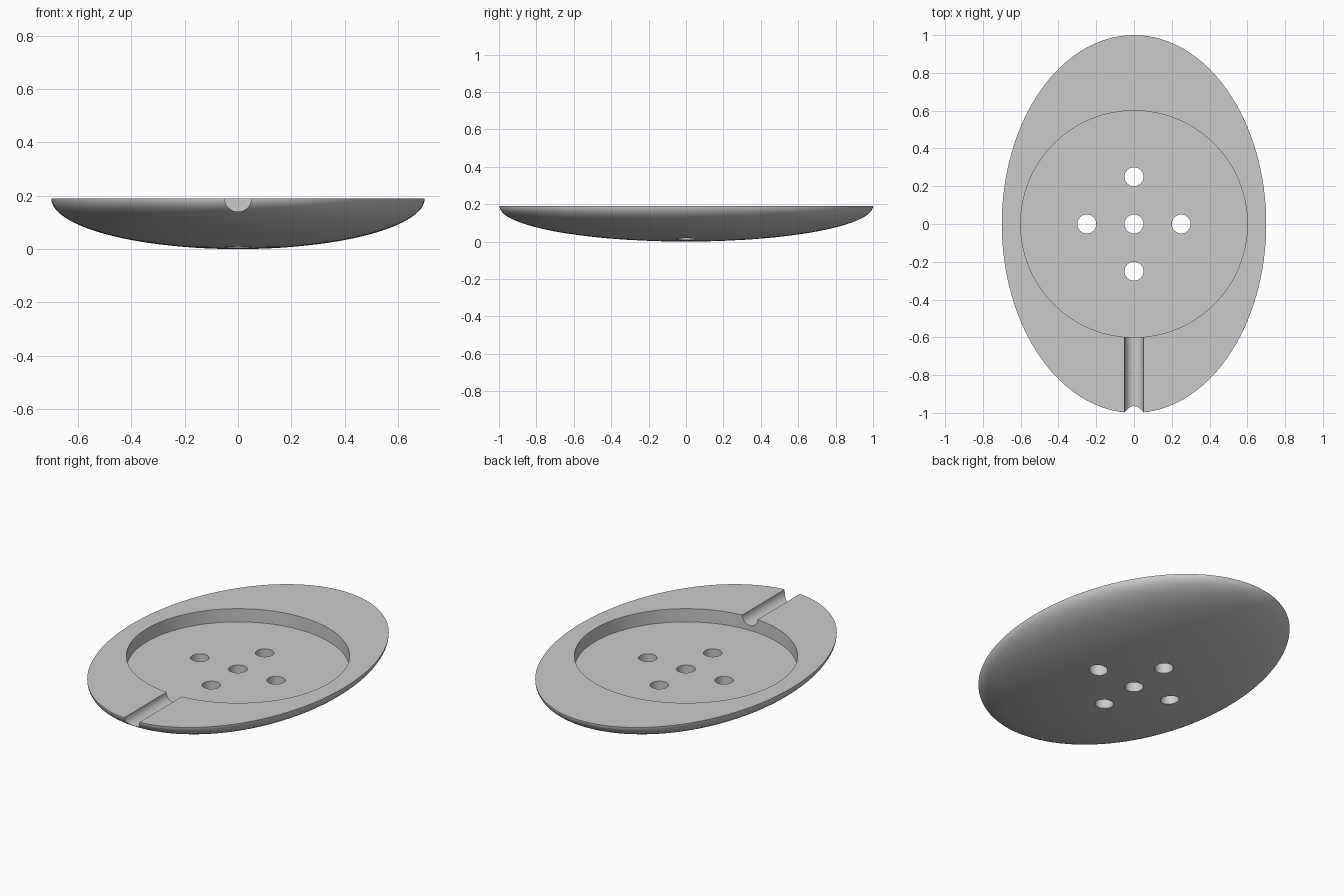
import bpy, bmesh, math
from mathutils import Matrix

HEIGHT = 0.19          # rim height
POCKET_DEPTH = 0.078
HOLE_R = 0.05

cube = bpy.data.objects.get("Cube")
if cube:
    bpy.data.objects.remove(cube, do_unlink=True)

grey = bpy.data.materials.new("plain grey")
grey.use_nodes = True
colour = (0.6, 0.6, 0.6, 1)
grey.diffuse_color = colour
grey.node_tree.nodes["Principled BSDF"].inputs["Base Color"].default_value = colour


def make_object(name, bm):
    bmesh.ops.recalc_face_normals(bm, faces=bm.faces)
    mesh = bpy.data.meshes.new(name)
    bm.to_mesh(mesh)
    bm.free()
    mesh.materials.append(grey)
    obj = bpy.data.objects.new(name, mesh)
    bpy.context.collection.objects.link(obj)
    return obj


def cylinder(name, radius, length, location, segments, tilt=0):
    bm = bmesh.new()
    matrix = Matrix.Translation(location) @ Matrix.Rotation(tilt, 4, 'X')
    bmesh.ops.create_cone(bm, cap_ends=True, segments=segments, radius1=radius,
                          radius2=radius, depth=length, matrix=matrix)
    obj = make_object(name, bm)
    obj.hide_render = True
    return obj


# Dish body: lower half of a flattened ellipsoid with a flat top
bm = bmesh.new()
bmesh.ops.create_uvsphere(bm, u_segments=128, v_segments=64, radius=1)
bmesh.ops.delete(bm, geom=[v for v in bm.verts if v.co.z > 0.001], context='VERTS')
bmesh.ops.holes_fill(bm, edges=[e for e in bm.edges if e.is_boundary], sides=0)
bmesh.ops.scale(bm, vec=(0.7, 1, HEIGHT), verts=bm.verts)
bmesh.ops.translate(bm, vec=(0, 0, HEIGHT), verts=bm.verts)
dish = make_object("oval_dish", bm)

# Round pocket, pouring groove and drain holes
cutters = [
    cylinder("pocket_cutter", 0.6, 1, (0, 0, HEIGHT - POCKET_DEPTH + 0.5), 128),
    cylinder("groove_cutter", HOLE_R, 0.7, (0, -0.85, HEIGHT), 48, math.pi / 2),
]
for x, y in ((0, 0), (0.25, 0), (-0.25, 0), (0, 0.25), (0, -0.25)):
    cutters.append(cylinder("hole_cutter", HOLE_R, 1, (x, y, 0), 48))

bpy.ops.object.select_all(action='DESELECT')
bpy.context.view_layer.objects.active = dish
dish.select_set(True)
for cutter in cutters:
    mod = dish.modifiers.new(cutter.name, 'BOOLEAN')
    mod.operation = 'DIFFERENCE'
    mod.solver = 'EXACT'
    mod.object = cutter
    bpy.ops.object.modifier_apply(modifier=mod.name)
    bpy.data.objects.remove(cutter, do_unlink=True)

bpy.ops.object.shade_smooth_by_angle(angle=math.radians(30))
